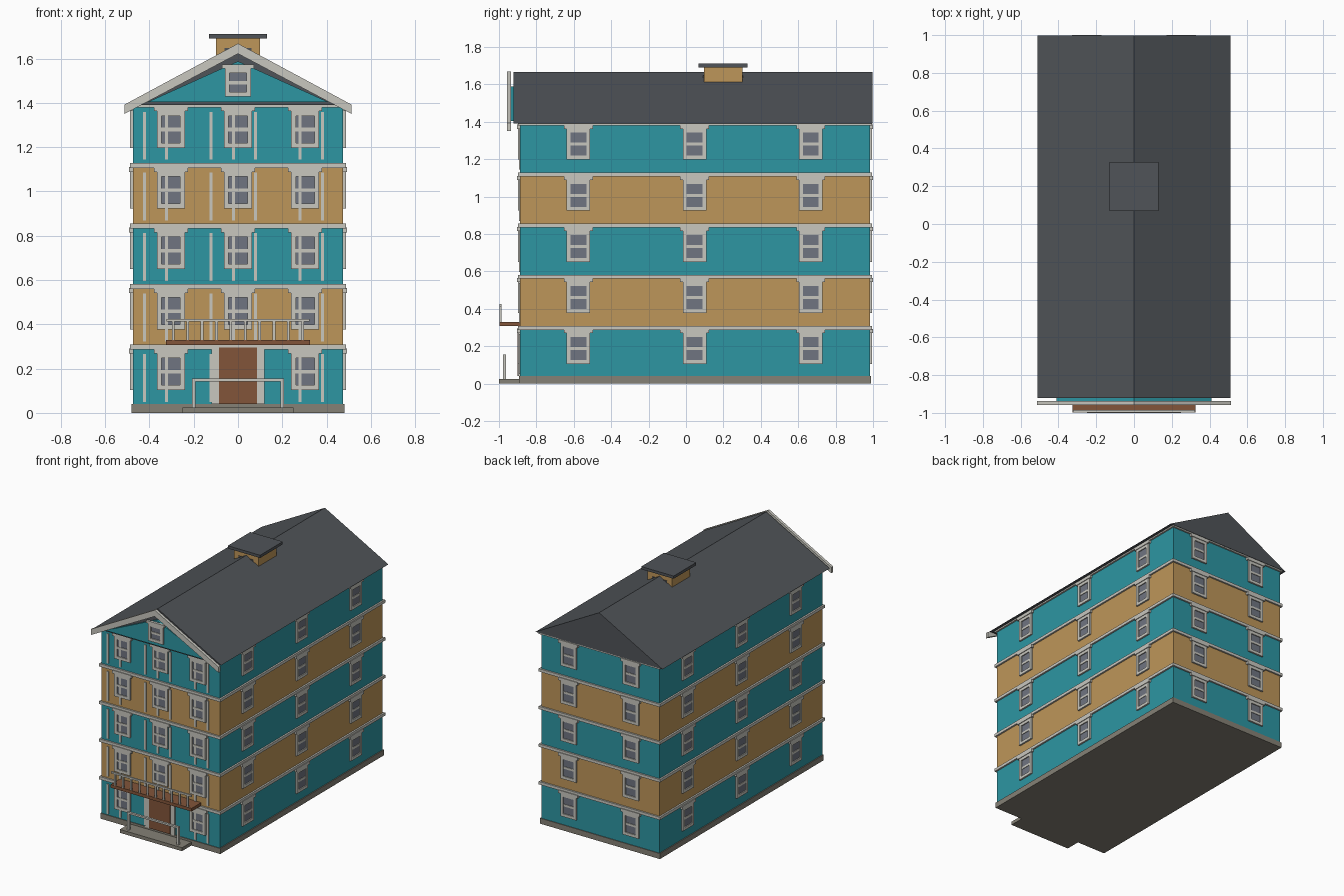
import bpy, bmesh, math
from mathutils import Matrix, Vector

if "Cube" in bpy.data.objects:
    bpy.data.objects.remove(bpy.data.objects["Cube"])

def material(name, rgb):
    m = bpy.data.materials.new(name)
    m.diffuse_color = (*rgb, 1)
    m.use_nodes = True
    m.node_tree.nodes["Principled BSDF"].inputs["Base Color"].default_value = m.diffuse_color
    return m

TEAL = material("teal siding", (0.026, 0.305, 0.365))
OCHRE = material("ochre siding", (0.515, 0.305, 0.100))
TRIM = material("pale trim", (0.578, 0.570, 0.520))
GLASS = material("grey glass", (0.162, 0.178, 0.220))
ROOF = material("slate roof", (0.080, 0.088, 0.098))
WOOD = material("brown wood", (0.223, 0.091, 0.042))
STONE = material("grey stone", (0.235, 0.220, 0.180))

STEP = 0.2733                        # storey height
X, Y0, Y1 = 0.475, -0.887, 0.983     # wall faces
YM = (Y0 + Y1) / 2

def build(name, boxes, mats, matrix=Matrix()):
    """One object from boxes: (x0, x1, y0, y1, z0, z1, material slot)."""
    bm = bmesh.new()
    for x0, x1, y0, y1, z0, z1, slot in boxes:
        t = Matrix.Translation(((x0 + x1) / 2, (y0 + y1) / 2, (z0 + z1) / 2))
        s = Matrix.Diagonal((x1 - x0, y1 - y0, z1 - z0, 1))
        vs = bmesh.ops.create_cube(bm, size=1, matrix=t @ s)["verts"]
        for f in {f for v in vs for f in v.link_faces}:
            f.material_index = slot
    return finish(name, bm, mats, matrix)

def finish(name, bm, mats, matrix=Matrix()):
    bmesh.ops.recalc_face_normals(bm, faces=bm.faces)
    me = bpy.data.meshes.new(name)
    bm.to_mesh(me)
    bm.free()
    for m in mats:
        me.materials.append(m)
    ob = bpy.data.objects.new(name, me)
    ob.matrix_world = matrix
    bpy.context.collection.objects.link(ob)
    return ob

def prism(name, outline, y0, y1, mat):
    """Extrude an x/z outline from y0 to y1."""
    bm = bmesh.new()
    face = bm.faces.new([bm.verts.new((x, y0, z)) for x, z in outline])
    ext = bmesh.ops.extrude_face_region(bm, geom=[face])["geom"]
    bmesh.ops.translate(bm, vec=(0, y1 - y0, 0),
                        verts=[v for v in ext if isinstance(v, bmesh.types.BMVert)])
    return finish(name, bm, [mat])

def window(u, z, h=0.165, w=0.126, head=0.022):
    """Window boxes on a wall at y = 0 facing -y; slot 0 trim, slot 1 glass."""
    a, b, t = u - w / 2, u + w / 2, 0.021
    mid = z + h / 2
    return [(a, a + t, -0.012, 0, z, z + h, 0), (b - t, b, -0.012, 0, z, z + h, 0),
            (a + t, b - t, -0.012, 0, z, z + t, 0),
            (a + t, b - t, -0.012, 0, z + h - t, z + h, 0),
            (a + t, b - t, -0.009, 0, mid - 0.008, mid + 0.008, 0),
            (a + t, b - t, -0.005, 0, z + t, z + h - t, 1),
            (a - 0.014, b + 0.014, -0.017, 0, z + h, z + h + head, 0)]

def wall_matrix(x, y, angle):
    return Matrix.Translation((x, y, 0)) @ Matrix.Rotation(math.radians(angle), 4, 'Z')

# Foundation and entrance step
build("foundation", [(-0.482, 0.482, -0.892, 0.988, 0, 0.04, 0)], [STONE])
build("entrance_step", [(-0.25, 0.25, -1.0, -0.89, 0, 0.025, 0)], [STONE])

# Storeys in alternating colours, each topped by a trim band
for i in range(5):
    z0 = 0.04 if i == 0 else 0.299 + STEP * (i - 1)
    z1 = 0.299 + STEP * i
    build(f"storey_{i + 1}", [(-X, X, Y0, Y1, z0, z1, 0)], [OCHRE if i % 2 else TEAL])
    zb = 0.287 + STEP * i
    bands = [(-X - 0.012, X + 0.012, y - 0.012, y + 0.012, zb, zb + 0.021, 0) for y in (Y0, Y1)]
    bands += [(x - 0.012, x + 0.012, Y0 + 0.012, Y1 - 0.012, zb, zb + 0.021, 0) for x in (-X, X)]
    build(f"trim_band_{i + 1}", bands, [TRIM])

# Windows on the four sides
sides = {
    "front": ((-0.303, 0, 0.303), wall_matrix(0, Y0, 0)),
    "back": ((-0.25, 0.25), wall_matrix(0, Y1, 180)),
    "right": ((-0.575, 0.046, 0.667), wall_matrix(X, 0, 90)),
    "left": ((0.575, -0.046, -0.667), wall_matrix(-X, 0, -90)),
}
for side, (columns, matrix) in sides.items():
    boxes = []
    for i in range(5):
        for u in columns:
            if side == "front" and i == 0 and u == 0:
                continue             # door goes here
            boxes += window(u, 0.104 + STEP * i)
    build(f"{side}_windows", boxes, [TRIM, GLASS], matrix)

# Vertical battens on the front
battens = []
for i in range(5):
    for k in (0, 1, 3, 4, 5, 7, 8):
        x = -0.423 + 0.1005 * k
        if i == 0 and abs(x) < 0.1:
            continue
        z = 0.05 + STEP * i
        battens.append((x - 0.007, x + 0.007, Y0 - 0.006, Y0, z, z + 0.215, 0))
build("front_battens", battens, [TRIM])

# Door with side posts
build("door", [(-0.085, 0.085, Y0 - 0.013, Y0, 0.04, 0.296, 0)], [WOOD])
build("door_posts", [(s * 0.1025 - 0.0175, s * 0.1025 + 0.0175, Y0 - 0.012, Y0, 0.04, 0.29, 0)
                     for s in (-1, 1)], [TRIM])

# Balcony with railing
build("balcony_floor", [(-0.325, 0.325, -0.998, Y0, 0.307, 0.33, 0)], [WOOD])
rail = [(-0.322, 0.322, -0.998, -0.986, 0.412, 0.424, 0)]
for k in range(10):
    x = -0.292 + 0.584 * k / 9
    rail.append((x - 0.006, x + 0.006, -0.997, -0.987, 0.33, 0.412, 0))
build("balcony_railing", rail, [TRIM])

# Rail on the entrance step
build("step_railing", [(-0.208, 0.208, -0.978, -0.962, 0.142, 0.155, 0)] +
      [(s * 0.2 - 0.008, s * 0.2 + 0.008, -0.978, -0.962, 0.025, 0.142, 0) for s in (-1, 1)], [TRIM])

# Roof, front gable and barge boards
prism("roof", [(-0.51, 1.39), (0.51, 1.39), (0, 1.665)], -0.922, 0.998, ROOF)
prism("gable_wall", [(-0.41, 1.403), (0.41, 1.403), (0, 1.588)], -0.936, -0.922, TEAL)
prism("barge_boards", [(-0.513, 1.35), (-0.513, 1.392), (0, 1.668), (0.513, 1.392),
                       (0.513, 1.35), (0, 1.622)], -0.957, -0.936, TRIM)
build("gable_window", window(0, 1.428, h=0.127, w=0.118, head=0.018), [TRIM, GLASS],
      wall_matrix(0, -0.936, 0))

# Chimney with vents and cap
build("chimney", [(-0.1, 0.1, 0.095, 0.302, 1.58, 1.69, 0)], [OCHRE])
build("chimney_vents", [(-0.06, 0.06, y - 0.004, y + 0.004, 1.6, 1.647, 0)
                        for y in (0.095, 0.302)], [ROOF])
build("chimney_cap", [(-0.13, 0.13, 0.068, 0.328, 1.69, 1.71, 0)], [ROOF])
